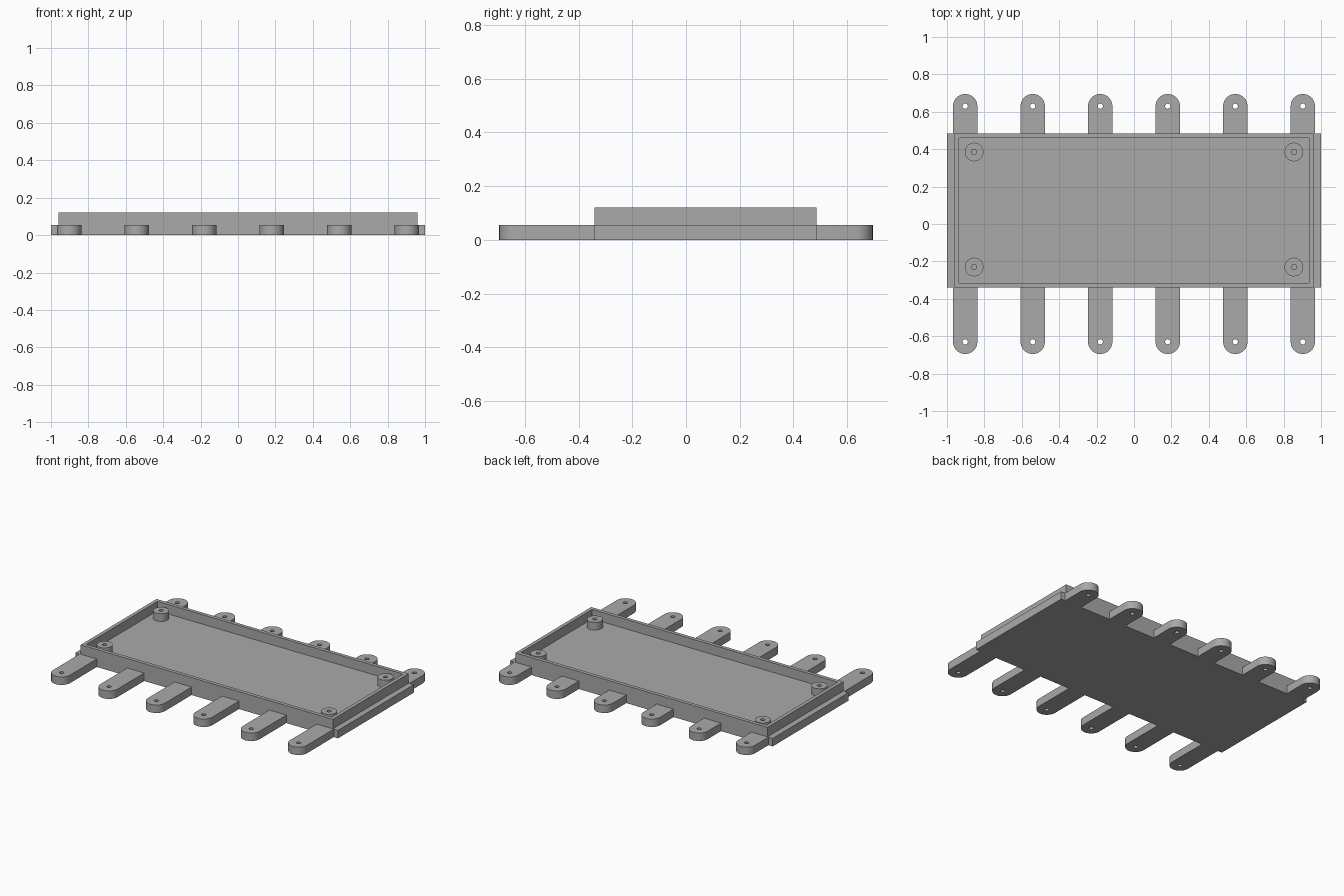
import bpy
from math import cos, sin, pi, radians

cube = bpy.data.objects.get("Cube")
if cube:
    bpy.data.objects.remove(cube, do_unlink=True)

grey = bpy.data.materials.new("plain grey")
grey.use_nodes = True
COLOUR = (0.4, 0.4, 0.4, 1)
grey.diffuse_color = COLOUR
grey.node_tree.nodes["Principled BSDF"].inputs["Base Color"].default_value = COLOUR


def arc(cx, cy, r, start=0, sweep=2 * pi, n=32):
    """Points along an arc; a full circle leaves out the repeated end."""
    count = n if sweep == 2 * pi else n + 1
    return [(cx + r * cos(start + sweep * i / n),
             cy + r * sin(start + sweep * i / n)) for i in range(count)]


def rect(x0, x1, y0, y1):
    return [(x0, y0), (x1, y0), (x1, y1), (x0, y1)]


def plate(name, loops, z0, z1):
    """Extrude an outline, with any further loops cut out as holes."""
    curve = bpy.data.curves.new(name, "CURVE")
    curve.dimensions = "2D"
    curve.fill_mode = "BOTH"
    curve.extrude = (z1 - z0) / 2
    for loop in loops:
        spline = curve.splines.new("POLY")
        spline.points.add(len(loop) - 1)
        for point, (x, y) in zip(spline.points, loop):
            point.co = (x, y, 0, 1)
        spline.use_cyclic_u = True
    curve.materials.append(grey)
    obj = bpy.data.objects.new(name, curve)
    obj.location.z = (z0 + z1) / 2
    bpy.context.collection.objects.link(obj)
    bpy.ops.object.select_all(action="DESELECT")
    obj.select_set(True)
    bpy.context.view_layer.objects.active = obj
    bpy.ops.object.convert(target="MESH")
    bpy.ops.object.shade_smooth_by_angle(angle=radians(30))
    return bpy.context.object


FRONT, BACK, SIDE = -0.34, 0.485, 0.96
LOW, TOP, WALL = 0.055, 0.12, 0.025

# Tray: floor slab and raised rim
plate("tray_floor", [rect(-SIDE, SIDE, FRONT, BACK)], 0, LOW)
plate("tray_rim", [rect(-SIDE, SIDE, FRONT, BACK),
                   rect(-SIDE + WALL, SIDE - WALL, FRONT + WALL, BACK - WALL)], LOW, TOP)

# Low rails along both ends
for side, x0, x1 in (("left", SIDE, 1), ("right", -1, -SIDE)):
    plate(side + "_rail", [rect(x0, x1, FRONT, BACK)], 0, LOW)

# Hollow mounting posts inside the corners
for x in (-0.855, 0.855):
    for y in (-0.23, 0.385):
        plate("mounting_post", [arc(x, y, 0.05), arc(x, y, 0.014)], LOW, 0.108)

# Rounded mounting tabs with screw holes
R = 0.065
for i in range(6):
    x = -0.9025 + 0.361 * i
    for name, edge, cy, start in (("front_tab", FRONT, -0.63, pi), ("back_tab", BACK, 0.63, 0)):
        end = arc(x, cy, R, start, pi, 20)
        outline = end + [(end[-1][0], edge), (end[0][0], edge)]
        plate(name, [outline, arc(x, cy, 0.014, n=20)], 0, LOW)
